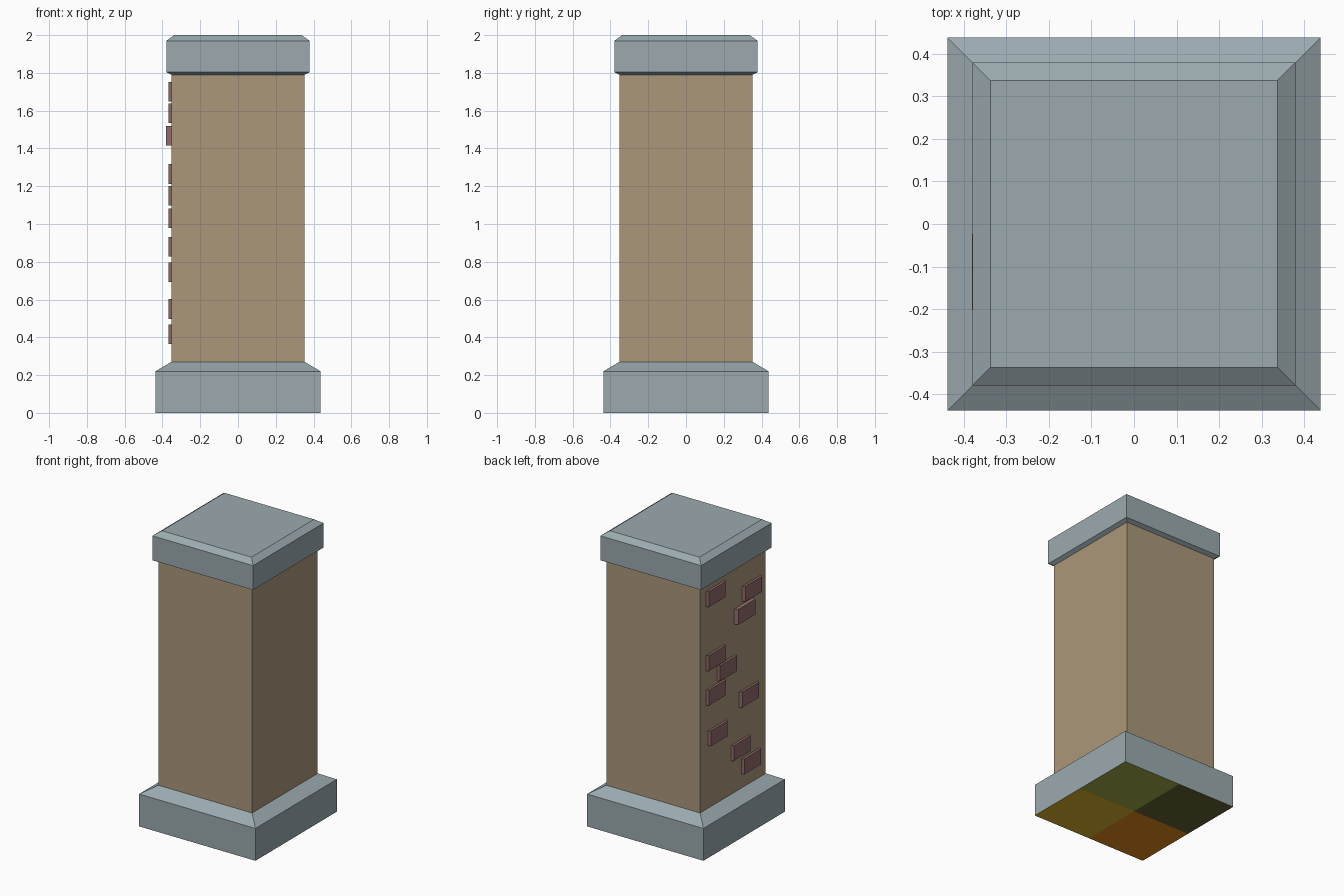
import bpy, bmesh

if "Cube" in bpy.data.objects:
    bpy.data.objects.remove(bpy.data.objects["Cube"])


def material(name, rgb):
    lin = [(c / 255 / 12.92) if c < 11 else ((c / 255 + 0.055) / 1.055) ** 2.4 for c in rgb]
    m = bpy.data.materials.new(name)
    m.diffuse_color = (*lin, 1)
    m.use_nodes = True
    m.node_tree.nodes["Principled BSDF"].inputs["Base Color"].default_value = m.diffuse_color
    return m


stone = material("grey_stone", (155, 170, 175))
plaster = material("tan_plaster", (171, 151, 122))
brick = material("red_brown_brick", (146, 108, 108))
under = {(1, 1): material("olive_green", (163, 170, 70)),
         (1, -1): material("ochre", (222, 180, 45)),
         (-1, 1): material("dark_olive", (102, 97, 50)),
         (-1, -1): material("burnt_orange", (230, 140, 30))}


def finish(name, bm, mats):
    bm.normal_update()
    me = bpy.data.meshes.new(name)
    bm.to_mesh(me)
    bm.free()
    for m in mats:
        me.materials.append(m)
    ob = bpy.data.objects.new(name, me)
    bpy.context.collection.objects.link(ob)
    return ob


def square_stack(name, profile, mat, top=False):
    """Skin square rings given as (half width, height)."""
    bm = bmesh.new()
    rings = [[bm.verts.new((sx * r, sy * r, z)) for sx, sy in
              ((-1, -1), (1, -1), (1, 1), (-1, 1))] for r, z in profile]
    for a, b in zip(rings, rings[1:]):
        for i in range(4):
            j = (i + 1) % 4
            bm.faces.new((a[i], a[j], b[j], b[i]))
    if top:
        bm.faces.new(rings[-1])
    return finish(name, bm, [mat])


# Plinth, shaft and cap
square_stack("plinth", [(0.438, 0), (0.438, 0.22), (0.353, 0.27)], stone)
square_stack("shaft", [(0.353, 0.27), (0.353, 1.79)], plaster)
square_stack("cap", [(0.353, 1.79), (0.379, 1.804), (0.379, 1.97), (0.337, 2.0)], stone, top=True)

# Underside in four coloured quarters, facing down
for (sx, sy), mat in under.items():
    bm = bmesh.new()
    h = 0.219
    corners = ((-h, -h), (-h, h), (h, h), (h, -h))
    bm.faces.new([bm.verts.new((x + sx * h, y + sy * h, 0)) for x, y in corners])
    finish("underside_quarter", bm, [mat])

# Exposed bricks on the left face: (y centre, z centre, protrusion)
bricks = [(0.19, 1.70, 0.016), (-0.20, 1.587, 0.016), (-0.113, 1.467, 0.027),
          (0.19, 1.265, 0.016), (0.07, 1.15, 0.016), (0.19, 1.03, 0.016),
          (-0.168, 0.88, 0.016), (0.17, 0.745, 0.016), (-0.08, 0.55, 0.016),
          (-0.19, 0.417, 0.016)]
for y, z, out in bricks:
    bm = bmesh.new()
    bmesh.ops.create_cube(bm, size=1)
    for v in bm.verts:
        # slightly tapered towards the outer face
        outer = v.co.x < 0
        width = 0.178 if outer else 0.2
        v.co = (-0.353 - (out if outer else 0), y + v.co.y * width, z + v.co.z * 0.104)
    finish("exposed_brick", bm, [brick])
